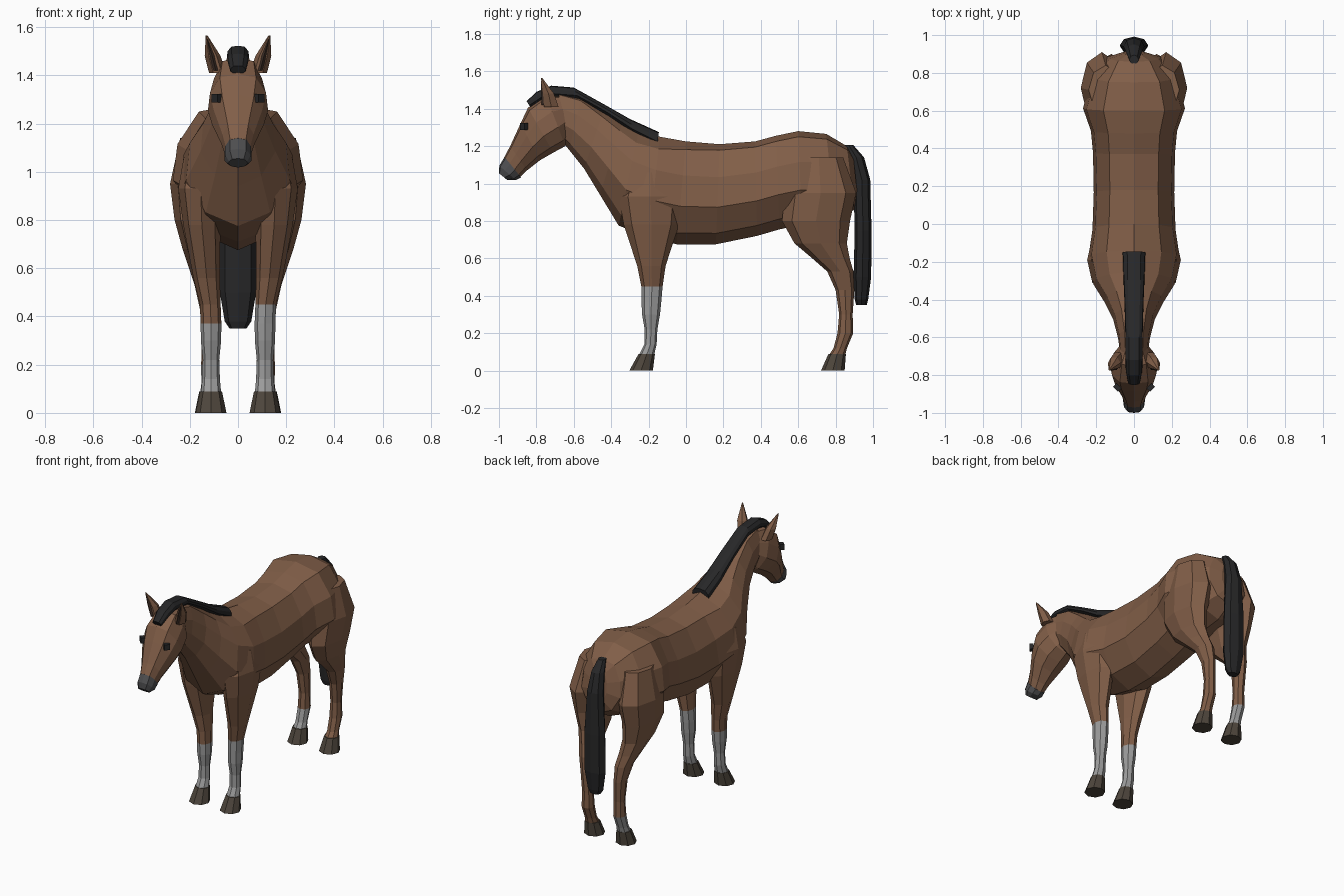
import bpy, bmesh, math
from mathutils import Vector


def material(name, rgb):
    m = bpy.data.materials.new(name)
    m.diffuse_color = (*rgb, 1)
    return m


COAT = material("coat", (0.22, 0.112, 0.064))
HAIR = material("hair", (0.02, 0.02, 0.021))
SOCK = material("sock", (0.33, 0.33, 0.33))
HOOF = material("hoof", (0.075, 0.06, 0.045))
NOSE = material("nose", (0.075, 0.075, 0.078))
EAR_IN = material("ear_inside", (0.05, 0.03, 0.022))


def skin(name, loops, mat, mat_low=None, z_low=0):
    """Bridge equal-sized point loops with flat quads and cap both ends."""
    bm = bmesh.new()
    rows = [[bm.verts.new(p) for p in loop] for loop in loops]
    n = len(rows[0])
    for a, b in zip(rows, rows[1:]):
        for i in range(n):
            j = (i + 1) % n
            bm.faces.new((a[i], a[j], b[j], b[i]))
    bm.faces.new(rows[0])
    bm.faces.new(rows[-1])
    bmesh.ops.recalc_face_normals(bm, faces=bm.faces[:])
    for f in bm.faces:
        if mat_low and f.calc_center_median().z < z_low:
            f.material_index = 1
    me = bpy.data.meshes.new(name)
    bm.to_mesh(me)
    bm.free()
    me.materials.append(mat)
    if mat_low:
        me.materials.append(mat_low)
    ob = bpy.data.objects.new(name, me)
    bpy.context.collection.objects.link(ob)
    return ob


def section(ty, tz, by, bz, w, peak=0.06):
    """Ten-sided body section from a top point, a bottom point and a half width."""
    top, bot = Vector((0, ty, tz)), Vector((0, by, bz))
    half = [(0.6, peak), (0.93, 0.33), (1, 0.63), (0.62, 0.89)]
    prof = [(0, 0)] + half + [(0, 1)] + [(-s, t) for s, t in reversed(half)]
    return [top.lerp(bot, t) + Vector((s * w, 0, 0)) for s, t in prof]


def ring(x, y, z, rx, ry, side=1, n=8):
    """Level oval ring for legs, tail and ears."""
    return [Vector((side * (x + rx * math.cos(2 * math.pi * i / n)),
                    y + ry * math.sin(2 * math.pi * i / n), z)) for i in range(n)]


# Trunk and neck, rump to poll
skin("body", [section(*r) for r in [
    (0.895, 1.14, 0.918, 0.93, 0.06),
    (0.86, 1.20, 0.90, 0.86, 0.14),
    (0.75, 1.265, 0.80, 0.80, 0.225),
    (0.60, 1.28, 0.62, 0.78, 0.27),
    (0.48, 1.255, 0.50, 0.755, 0.228),
    (0.37, 1.225, 0.38, 0.72, 0.217),
    (0.18, 1.21, 0.16, 0.675, 0.213),
    (0.0, 1.225, -0.05, 0.675, 0.22, 0.08),
    (-0.14, 1.25, -0.20, 0.71, 0.242, 0.12),
    (-0.25, 1.29, -0.36, 0.775, 0.215, 0.14),
    (-0.34, 1.33, -0.46, 0.94, 0.155, 0.12),
    (-0.44, 1.39, -0.545, 1.08, 0.11, 0.10),
    (-0.56, 1.46, -0.625, 1.18, 0.085),
    (-0.68, 1.49, -0.665, 1.23, 0.075)]], COAT)

# Head and dark muzzle
skin("head", [section(*r) for r in [
    (-0.66, 1.475, -0.625, 1.25, 0.07),
    (-0.75, 1.475, -0.645, 1.20, 0.108),
    (-0.845, 1.405, -0.71, 1.165, 0.125),
    (-0.885, 1.32, -0.78, 1.125, 0.108),
    (-0.94, 1.20, -0.85, 1.07, 0.07),
    (-0.972, 1.14, -0.885, 1.035, 0.055)]], COAT)
skin("muzzle", [section(*r) for r in [
    (-0.97, 1.142, -0.882, 1.033, 0.057),
    (-0.998, 1.095, -0.91, 1.018, 0.057),
    (-1.0, 1.055, -0.955, 1.018, 0.04)]], NOSE)

# Mane running into the forelock
skin("mane", [section(*r) for r in [
    (-0.145, 1.275, -0.155, 1.195, 0.06),
    (-0.30, 1.345, -0.27, 1.255, 0.056),
    (-0.45, 1.43, -0.41, 1.355, 0.05),
    (-0.60, 1.513, -0.57, 1.445, 0.046),
    (-0.72, 1.523, -0.70, 1.455, 0.046),
    (-0.80, 1.49, -0.765, 1.44, 0.043),
    (-0.852, 1.44, -0.83, 1.405, 0.032)]], HAIR)

# Tail
skin("tail", [ring(0, *r) for r in [
    (0.87, 1.205, 0.025, 0.025), (0.91, 1.14, 0.042, 0.042),
    (0.94, 1.02, 0.055, 0.045), (0.947, 0.75, 0.075, 0.045),
    (0.943, 0.50, 0.075, 0.047), (0.938, 0.38, 0.055, 0.036),
    (0.938, 0.35, 0.035, 0.028)]], HAIR)

# Leg outlines, top to bottom: x, y, z, half width, half depth
FRONT = [(0.14, -0.19, 1.06, 0.085, 0.11), (0.155, -0.19, 0.93, 0.093, 0.17),
         (0.15, -0.185, 0.78, 0.077, 0.148), (0.13, -0.185, 0.56, 0.055, 0.076),
         (0.115, -0.182, 0.45, 0.043, 0.057), (0.112, -0.185, 0.37, 0.043, 0.053),
         (0.112, -0.187, 0.30, 0.042, 0.048), (0.112, -0.187, 0.22, 0.034, 0.034),
         (0.112, -0.19, 0.14, 0.037, 0.033), (0.112, -0.21, 0.085, 0.042, 0.04)]
HIND = [(0.15, 0.71, 1.14, 0.09, 0.13), (0.17, 0.72, 0.95, 0.112, 0.19),
        (0.175, 0.695, 0.80, 0.088, 0.182), (0.16, 0.72, 0.68, 0.07, 0.14),
        (0.145, 0.775, 0.60, 0.058, 0.10), (0.13, 0.825, 0.53, 0.05, 0.07),
        (0.12, 0.85, 0.43, 0.038, 0.05), (0.115, 0.855, 0.30, 0.034, 0.036),
        (0.115, 0.852, 0.20, 0.038, 0.042), (0.115, 0.825, 0.12, 0.037, 0.036),
        (0.115, 0.808, 0.083, 0.042, 0.043)]

for side, label, front_sock, hind_sock in [(1, "right", 0.45, 0), (-1, "left", 0.37, 0.20)]:
    # Legs with pale socks, and hooves
    for kind, rows, sock, toe in [("front", FRONT, front_sock, -0.24),
                                  ("hind", HIND, hind_sock, 0.785)]:
        skin(f"{kind}_leg_{label}", [ring(*r, side) for r in rows], COAT, SOCK, sock)
        x, y, z, rx, ry = rows[-1]
        skin(f"{kind}_hoof_{label}", [ring(x, y, 0.088, rx + 0.004, ry + 0.004, side),
                                      ring(x, toe, 0, 0.064, 0.063, side)], HOOF)
    # Ears with dark fronts
    skin(f"ear_{label}", [ring(*r, side, 6) for r in [
        (0.085, -0.72, 1.41, 0.035, 0.045), (0.105, -0.735, 1.48, 0.033, 0.034),
        (0.13, -0.772, 1.565, 0.004, 0.004)]], COAT)
    skin(f"ear_inside_{label}", [ring(*r, side, 4) for r in [
        (0.092, -0.745, 1.42, 0.02, 0.028), (0.107, -0.752, 1.48, 0.021, 0.022),
        (0.128, -0.772, 1.55, 0.003, 0.004)]], EAR_IN)
    # Eyes
    bpy.ops.mesh.primitive_cube_add(size=1, location=(side * 0.089, -0.866, 1.305),
                                    rotation=(0, 0, side * math.radians(45)))
    eye = bpy.context.object
    eye.name = f"eye_{label}"
    eye.scale = (0.036, 0.026, 0.036)
    eye.data.materials.append(HAIR)
